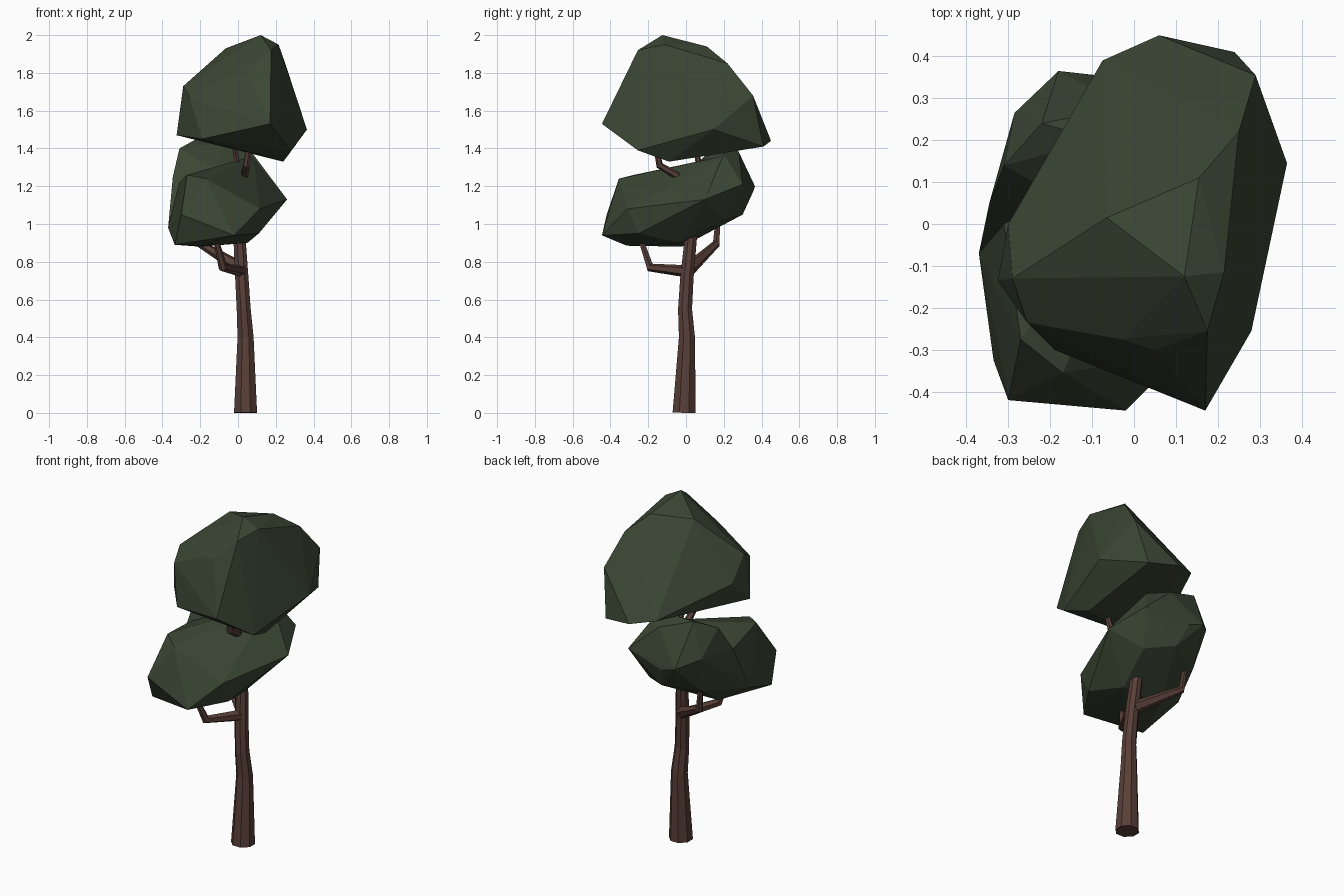
import bpy
import bmesh
import math
from mathutils import Vector

default_cube = bpy.data.objects.get("Cube")
if default_cube:
    bpy.data.objects.remove(default_cube, do_unlink=True)


def make_material(name, colour):
    material = bpy.data.materials.new(name)
    material.use_nodes = True
    material.diffuse_color = (*colour, 1)
    shader = material.node_tree.nodes["Principled BSDF"]
    shader.inputs["Base Color"].default_value = (*colour, 1)
    shader.inputs["Roughness"].default_value = 0.9
    return material


leaf_green = make_material("leaf green", (0.042, 0.06, 0.033))
bark_brown = make_material("bark brown", (0.098, 0.049, 0.039))


def finish(name, bm, material):
    """Turn a bmesh into a flat shaded object with one material."""
    bmesh.ops.recalc_face_normals(bm, faces=bm.faces[:])
    mesh = bpy.data.meshes.new(name)
    bm.to_mesh(mesh)
    bm.free()
    mesh.materials.append(material)
    obj = bpy.data.objects.new(name, mesh)
    bpy.context.scene.collection.objects.link(obj)


def foliage(name, corners):
    """Faceted leaf clump: the convex hull around its corner points."""
    bm = bmesh.new()
    for corner in corners:
        bm.verts.new(corner)
    bmesh.ops.convex_hull(bm, input=bm.verts[:])
    loose = [v for v in bm.verts if not v.link_faces]
    bmesh.ops.delete(bm, geom=loose, context='VERTS')
    finish(name, bm, leaf_green)


def limb(name, path, sides=6):
    """Tapered tube along (x, y, z, radius) stations, closed at both ends."""
    centres = [Vector(station[:3]) for station in path]
    last = len(path) - 1
    side_axis = Vector((1, 0, 0))
    bm = bmesh.new()
    rings = []
    for i, station in enumerate(path):
        before = centres[max(i - 1, 0)]
        after = centres[min(i + 1, last)]
        tangent = (after - before).normalized()
        # carry the side axis along the path so the tube does not twist
        side_axis = (side_axis - tangent * side_axis.dot(tangent)).normalized()
        other_axis = tangent.cross(side_axis)
        ring = []
        for k in range(sides):
            angle = math.tau * (k + 0.5) / sides
            offset = side_axis * math.cos(angle) + other_axis * math.sin(angle)
            point = centres[i] + offset * station[3]
            point.z = max(point.z, 0)
            ring.append(bm.verts.new(point))
        rings.append(ring)
    for lower, upper in zip(rings, rings[1:]):
        for k in range(sides):
            n = (k + 1) % sides
            bm.faces.new((lower[k], lower[n], upper[n], upper[k]))
    bm.faces.new(rings[0][::-1])
    bm.faces.new(rings[-1])
    finish(name, bm, bark_brown)


# Trunk, gently bent and running up into the leaves
limb("trunk", [
    (0.04, -0.01, 0, 0.066),
    (0.04, 0.005, 0.4, 0.046),
    (0.03, -0.005, 0.55, 0.04),
    (0.02, 0.005, 0.72, 0.038),
    (0.005, 0.03, 0.97, 0.034),
], sides=8)

# Branches below the lower crown
limb("front_branch", [
    (0.02, 0, 0.75, 0.032),
    (-0.08, -0.19, 0.77, 0.024),
    (-0.125, -0.25, 0.95, 0.013),
])
limb("back_branch", [
    (0.015, 0.02, 0.765, 0.036),
    (-0.2, 0.16, 0.895, 0.021),
    (-0.215, 0.17, 1.04, 0.014),
])

# Branches holding the upper crown
limb("upper_front_branch", [
    (0.03, -0.02, 1.24, 0.022),
    (0.045, -0.14, 1.31, 0.019),
    (0.065, -0.165, 1.45, 0.013),
])
limb("upper_back_branch", [
    (0, 0.08, 1.25, 0.018),
    (-0.01, 0.06, 1.36, 0.015),
    (-0.03, 0.03, 1.46, 0.012),
])

# Upper crown
foliage("upper_crown", [
    # top
    (0.12, -0.125, 2.0), (0.215, -0.115, 1.95), (-0.065, 0.015, 1.93),
    (0.155, 0.11, 1.94), (0.175, -0.255, 1.92), (0.25, 0.22, 1.85),
    # front shoulder
    (0.05, -0.3, 1.8), (-0.03, -0.275, 1.785),
    # sides
    (-0.29, -0.13, 1.73), (-0.255, -0.235, 1.67), (-0.3, 0, 1.6),
    (0.29, 0.355, 1.68), (0.365, 0.145, 1.5),
    # lower rim
    (0.17, -0.445, 1.53), (-0.225, -0.265, 1.55), (-0.19, -0.3, 1.45),
    (-0.325, -0.135, 1.47), (-0.075, 0.39, 1.47), (0.06, 0.45, 1.44),
    (0.24, 0.41, 1.41), (0.28, -0.255, 1.39), (0.24, -0.09, 1.33),
])

# Lower crown, two lobes that meet in a crease
foliage("lower_crown_front", [
    (-0.17, -0.355, 1.24), (-0.27, -0.275, 1.26), (-0.2, -0.18, 1.27),
    (0.08, 0.2, 1.36), (0.17, 0.3, 1.21), (0.26, 0.1, 1.13),
    (0.115, -0.31, 1.08), (-0.3, -0.42, 1.05), (-0.02, -0.445, 0.94),
    (0.11, -0.25, 0.95), (-0.335, -0.325, 0.89), (-0.2, -0.31, 0.885),
    (-0.31, 0, 1.22), (-0.37, -0.07, 0.98), (0.05, -0.03, 0.9),
    (-0.2, -0.02, 0.88),
])
foliage("lower_crown_back", [
    (-0.31, 0.14, 1.4), (-0.22, 0.24, 1.45), (-0.08, 0.2, 1.43),
    (-0.02, 0.28, 1.38), (0.08, 0.2, 1.37), (-0.1, 0.02, 1.28),
    (-0.345, 0.05, 1.25), (-0.285, 0.265, 1.25), (-0.18, 0.365, 1.2),
    (-0.09, 0.355, 1.17), (0.17, 0.3, 1.21), (0.26, 0.1, 1.13),
    (-0.05, 0.3, 1.05), (0.1, 0.2, 1.02), (-0.25, 0.2, 1.03),
    (-0.37, -0.07, 0.98), (0.05, -0.03, 0.9), (-0.2, -0.02, 0.88),
])
